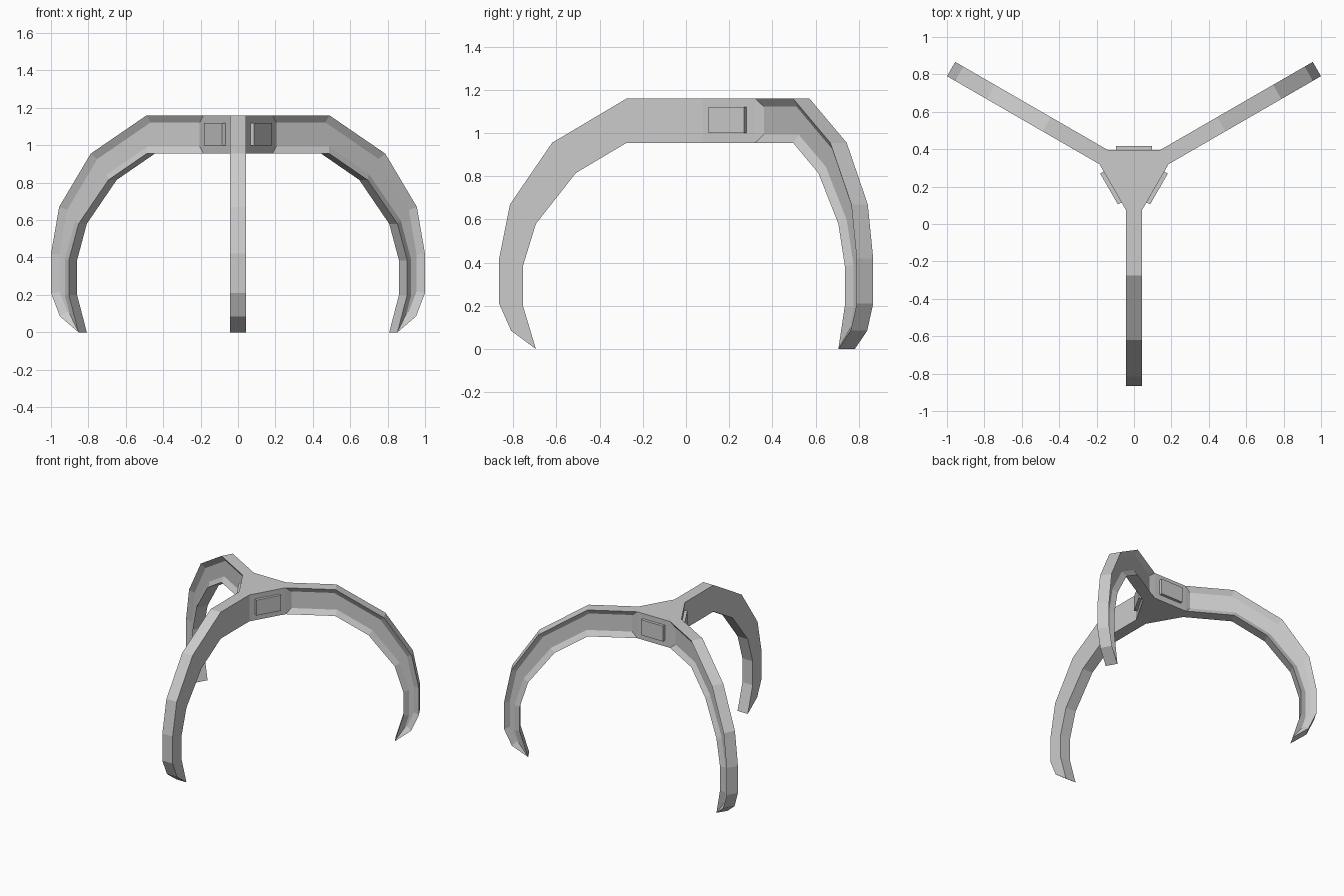
import bpy, bmesh
from math import radians
from mathutils import Matrix, Vector

if "Cube" in bpy.data.objects:
    bpy.data.objects.remove(bpy.data.objects["Cube"])

CY = 0.264            # hub centre in y
HW = 0.044            # half width of an arm
R0 = 0.188            # radius where arms meet the hub
Z0, Z1 = 0.955, 1.16  # hub bottom and top
ARMS = (-90, 30, 150)

# arm side profile (radius, z): outer edge to the tip, then back along the inner edge
profile = [(R0, Z1), (0.539, Z1), (0.884, 0.955), (1.079, 0.67), (1.129, 0.42),
           (1.129, 0.21), (1.074, 0.085), (0.959, 0), (1.019, 0.2), (1.019, 0.385),
           (0.959, 0.58), (0.774, 0.815), (0.539, Z0), (R0, Z0)]


def place(angle):
    return Matrix.Translation((0, CY, 0)) @ Matrix.Rotation(radians(angle), 4, 'Z')


def finish(bm, name):
    bmesh.ops.recalc_face_normals(bm, faces=bm.faces)
    mesh = bpy.data.meshes.new(name)
    bm.to_mesh(mesh)
    bm.free()
    ob = bpy.data.objects.new(name, mesh)
    bpy.context.collection.objects.link(ob)
    return ob


# three-armed frame, welded to an open hub
bm = bmesh.new()
corners = []
for a in ARMS:
    m = place(a)
    right, left = [[bm.verts.new(m @ Vector((r, s * HW, z))) for r, z in profile]
                   for s in (-1, 1)]
    bm.faces.new(right)
    bm.faces.new(left[::-1])
    for i in range(len(profile) - 1):
        bm.faces.new((right[i], left[i], left[i + 1], right[i + 1]))
    corners += [(right[0], right[-1]), (left[0], left[-1])]

# hub top, bottom and the three walls between arms
bm.faces.new([c[0] for c in corners])
bm.faces.new([c[1] for c in corners][::-1])
for i in (1, 3, 5):
    p, q = corners[i], corners[(i + 1) % 6]
    bm.faces.new((p[0], q[0], q[1], p[1]))
bmesh.ops.recalc_face_normals(bm, faces=bm.faces)

# recessed panels on both sides of the two rear arms
sides = [f for f in bm.faces if len(f.verts) == len(profile) and abs(f.normal.x) < 0.9]
bmesh.ops.inset_individual(bm, faces=sides, thickness=0.038, use_even_offset=True)
for f in sides:
    bmesh.ops.translate(bm, verts=f.verts, vec=-f.normal * 0.025)
    # walls are planar quads left by the inset; push the panel floor in a second ring
finish(bm, "three_arm_frame")

# raised pads on the hub walls
for a, name in ((-30, "pad_right"), (90, "pad_back"), (210, "pad_left")):
    bm = bmesh.new()
    bmesh.ops.create_cube(bm, size=1, matrix=place(a) @ Matrix.Translation((0.132, 0, 1.06))
                          @ Matrix.Diagonal((0.044, 0.19, 0.12, 1)))
    finish(bm, name)
